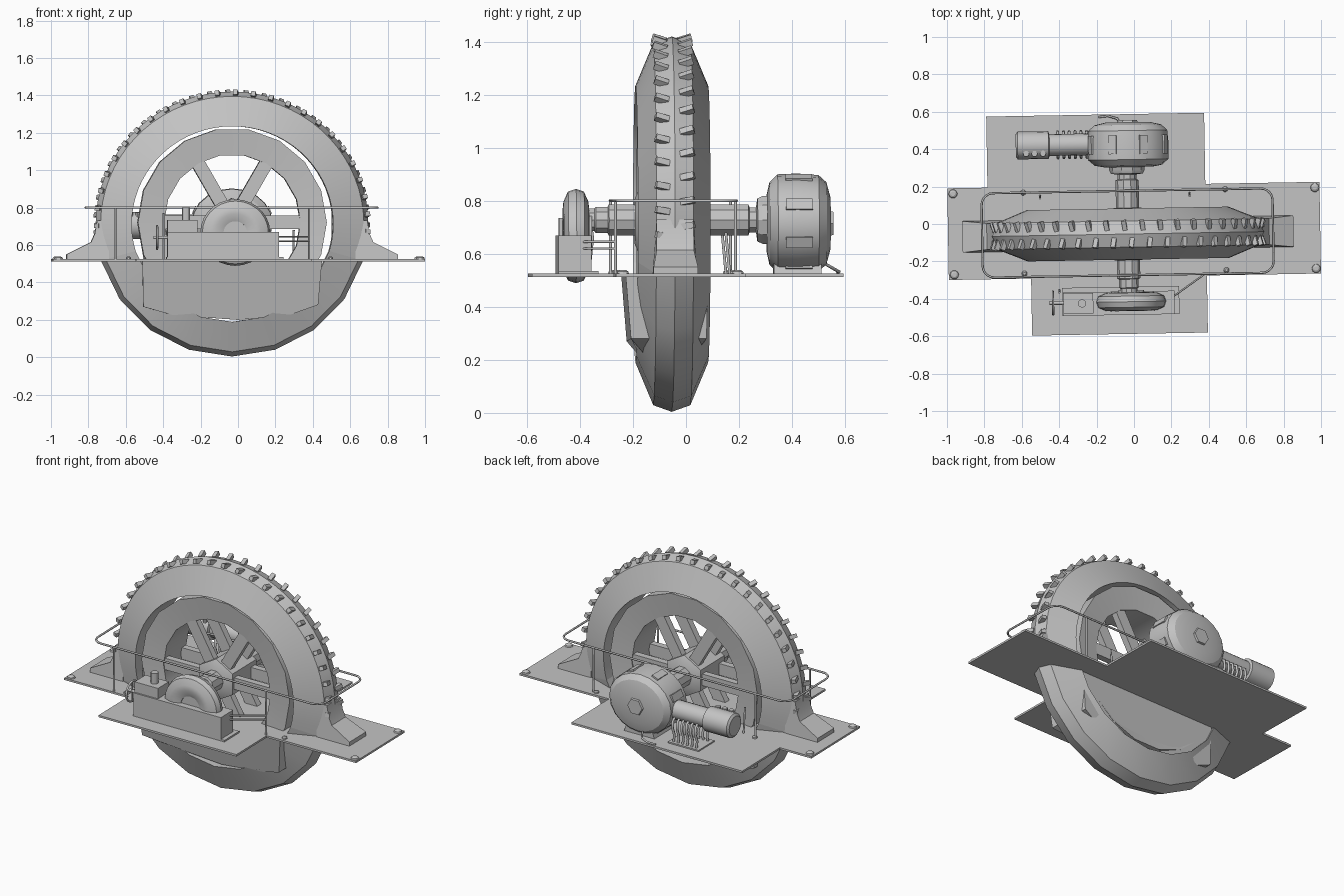
import bpy, bmesh, math
from mathutils import Vector, Matrix

if "Cube" in bpy.data.objects:
    bpy.data.objects.remove(bpy.data.objects["Cube"])

grey = bpy.data.materials.new("plain_grey")
grey.diffuse_color = (0.55, 0.55, 0.55, 1)
grey.use_nodes = True
grey.node_tree.nodes["Principled BSDF"].inputs["Base Color"].default_value = grey.diffuse_color
WX, WY, WZ = -0.033, -0.053, 0.712      # wheel centre
DECK = 0.525                            # deck top


def finish(name, bm):
    bmesh.ops.recalc_face_normals(bm, faces=bm.faces)
    me = bpy.data.meshes.new(name)
    bm.to_mesh(me)
    bm.free()
    me.materials.append(grey)
    ob = bpy.data.objects.new(name, me)
    bpy.context.collection.objects.link(ob)
    return ob


def add_box(bm, x0, x1, y0, y1, z0, z1, mat=Matrix()):
    m = Matrix.Translation(((x0 + x1) / 2, (y0 + y1) / 2, (z0 + z1) / 2))
    s = Matrix.Diagonal((x1 - x0, y1 - y0, z1 - z0, 1))
    bmesh.ops.create_cube(bm, size=1, matrix=mat @ m @ s)


def box(name, *dims):
    bm = bmesh.new()
    add_box(bm, *dims)
    return finish(name, bm)


def prism(name, pts, y_front, y_back):
    """Extrude an (x, z) outline along y; y_front / y_back are functions of (x, z)."""
    bm = bmesh.new()
    a = [bm.verts.new((x, y_front(x, z), z)) for x, z in pts]
    b = [bm.verts.new((x, y_back(x, z), z)) for x, z in pts]
    n = len(pts)
    bm.faces.new(a)
    bm.faces.new(b[::-1])
    for i in range(n):
        bm.faces.new((a[i], b[i], b[(i + 1) % n], a[(i + 1) % n]))
    return finish(name, bm)


def ring(name, profile, centre, start, end, segs, sx=1.0):
    """Sweep a closed (y, r) loop about the y axis between two angles in degrees."""
    bm = bmesh.new()
    full = abs(end - start) >= 360
    rows = []
    for i in range(segs if full else segs + 1):
        a = math.radians(start + (end - start) * i / segs)
        rows.append([bm.verts.new((centre[0] + sx * r * math.cos(a), centre[1] + y,
                                   centre[2] + r * math.sin(a))) for y, r in profile])
    n = len(profile)
    for i in range(segs):
        p, q = rows[i], rows[(i + 1) % len(rows)]
        for j in range(n):
            k = (j + 1) % n
            bm.faces.new((p[j], q[j], q[k], p[k]))
    return finish(name, bm)


def lathe(name, profile, centre, segs, axis='Y', sx=1.0, turn=0.0):
    """Solid of revolution with flat caps; profile is (position along axis, radius)."""
    bm = bmesh.new()
    rows = []
    for t, r in profile:
        row = []
        for i in range(segs):
            a = turn + 2 * math.pi * i / segs
            u, v = r * math.cos(a), r * math.sin(a)
            p = {'X': (t, u, v), 'Y': (u * sx, t, v), 'Z': (u, v, t)}[axis]
            row.append(bm.verts.new(Vector(p) + Vector(centre)))
        rows.append(row)
    for p, q in zip(rows, rows[1:]):
        for i in range(segs):
            k = (i + 1) % segs
            bm.faces.new((p[i], p[k], q[k], q[i]))
    bm.faces.new(rows[0])
    bm.faces.new(rows[-1])
    return finish(name, bm)


def tube(name, pts, r, closed=False):
    cu = bpy.data.curves.new(name, 'CURVE')
    cu.dimensions = '3D'
    cu.bevel_depth, cu.bevel_resolution, cu.use_fill_caps = r, 1, True
    sp = cu.splines.new('POLY')
    sp.points.add(len(pts) - 1)
    for p, co in zip(sp.points, pts):
        p.co = (*co, 1)
    sp.use_cyclic_u = closed
    cu.materials.append(grey)
    ob = bpy.data.objects.new(name, cu)
    bpy.context.collection.objects.link(ob)


# Cross-shaped deck with bolt heads
outline = [(-0.995, -0.282), (-0.555, -0.282), (-0.555, -0.587), (0.385, -0.587),
           (0.385, -0.282), (0.995, -0.282), (0.995, 0.208), (0.385, 0.208),
           (0.385, 0.588), (-0.78, 0.588), (-0.78, 0.208), (-0.995, 0.208)]
bm = bmesh.new()
face = bm.faces.new([bm.verts.new((x, y, 0.513)) for x, y in outline])
ext = bmesh.ops.extrude_face_region(bm, geom=[face])
bmesh.ops.translate(bm, vec=(0, 0, DECK - 0.513),
                    verts=[v for v in ext['geom'] if isinstance(v, bmesh.types.BMVert)])
finish("deck", bm)
for x in (-0.965, -0.59, 0.49, 0.97):
    for y in (-0.255, 0.178):
        r = 0.024 if abs(x) > 0.9 else 0.015
        lathe("deck_bolt", [(0, r), (0.008, r * 0.9), (0.014, r * 0.5)], (x, y, DECK), 10, 'Z')

# Tyre: finely divided arch above the deck, coarse trough below it
tyre = [(-0.137, 0.523), (-0.07, 0.683), (0, 0.708), (0.07, 0.683), (0.137, 0.523)]
ring("upper_tyre", tyre, (WX, WY, WZ), -16, 196, 40, 1.03)
ring("lower_tyre", tyre, (WX, WY, WZ), 196, 344, 8, 1.03)

# Tread blocks in two slanted rows
bm = bmesh.new()
for i in range(25):
    for s in (-1, 1):
        a = math.radians(-2 + 184 * i / 24 + 1.5 * s)
        m = (Matrix.Translation((WX + 1.03 * 0.698 * math.cos(a), WY + s * 0.048,
                                 WZ + 0.698 * math.sin(a)))
             @ Matrix.Rotation(math.pi / 2 - a, 4, 'Y') @ Matrix.Rotation(s * 0.3, 4, 'X')
             @ Matrix.Rotation(s * 0.15, 4, 'Z'))
        add_box(bm, -0.012, 0.012, -0.026, 0.026, -0.012, 0.014, m)
finish("tread_blocks", bm)

# Rim, hub and two sets of spokes
ring("rim", [(-0.125, 0.505), (-0.11, 0.365), (0.11, 0.365), (0.125, 0.505)],
     (WX, WY, WZ + 0.008), 0, 360, 18)
lathe("hub", [(-0.14, 0.085), (-0.12, 0.13), (0.12, 0.13), (0.14, 0.085)],
      (WX, WY, WZ + 0.01), 6, turn=math.pi / 6)
bm = bmesh.new()
for i in range(6):
    for s in (-1, 1):
        m = (Matrix.Translation((WX, WY + s * 0.085, WZ + 0.01))
             @ Matrix.Rotation(math.radians(60 * i), 4, 'Y'))
        add_box(bm, 0.09, 0.385, -0.02, 0.02, -0.036, 0.036, m)
finish("spokes", bm)

# Axle running from the front drum to the rear motor
lathe("axle", [(-0.42, 0.045), (-0.345, 0.045), (-0.34, 0.052), (-0.295, 0.052), (-0.29, 0.062),
               (0.235, 0.062), (0.24, 0.05), (0.265, 0.05), (0.27, 0.085), (0.29, 0.095),
               (0.33, 0.095)], (WX, 0, 0.728), 10)

# Tank hanging under the deck around the wheel
tank = [(-0.515, 0.515), (-0.51, 0.27), (-0.35, 0.225), (0.0, 0.2),
        (0.27, 0.225), (0.425, 0.28), (0.445, 0.515)]
prism("tank", tank,
      lambda x, z: -0.235 if z > 0.5 else (-0.215 if z > 0.25 else -0.165),
      lambda x, z: 0.075 if z > 0.5 else (0.07 if z > 0.25 else 0.03))

# Flared feet joining the tyre to the deck
for name, s, cx in (("left_foot", -1, WX), ("right_foot", 1, WX)):
    pts = [(0.885, 0.52), (0.885, 0.55), (0.755, 0.615), (0.735, 0.66), (0.722, 0.73),
           (0.66, 0.73), (0.66, 0.52)]
    half = lambda x, z: 0.084 if z < 0.6 else 0.07
    prism(name, [(cx + s * x, z) for x, z in pts],
          lambda x, z: WY - half(x, z), lambda x, z: WY + half(x, z))

# Guard rail with rounded corners, posts and short braces
pts = []
for cx, cy, a0 in ((0.68, 0.115, 0), (-0.75, 0.115, 90), (-0.75, -0.21, 180), (0.68, -0.21, 270)):
    for k in range(6):
        a = math.radians(a0 + 18 * k)
        pts.append((cx + 0.063 * math.cos(a), cy + 0.063 * math.sin(a), 0.8))
tube("guard_rail", pts, 0.006, True)
for x, y in ((-0.66, -0.273), (0.375, -0.273), (-0.595, 0.178), (0.51, 0.178)):
    tube("rail_post", [(x, y, 0.52), (x, y, 0.8)], 0.006)
for z in (0.62, 0.645):
    tube("rail_brace", [(0.19, -0.40, z), (0.375, -0.273, z)], 0.005)
for x in (-0.5, 0.3):
    tube("rear_lever", [(x, 0.16, 0.52), (x, 0.145, 0.68)], 0.006)

# Front engine block with half-sunk drum, filler and hand valve
box("engine_base", -0.39, 0.235, -0.485, -0.335, 0.52, 0.535)
box("engine_block", -0.385, 0.21, -0.485, -0.36, 0.53, 0.67)
box("engine_head", -0.385, -0.225, -0.475, -0.365, 0.66, 0.735)
ring("drum", [(-0.05, 0.1), (-0.047, 0.13), (-0.03, 0.168), (0, 0.178), (0.03, 0.168),
              (0.047, 0.13), (0.05, 0.1), (0.035, 0.06), (-0.035, 0.06)],
     (-0.022, -0.415, 0.667), 0, 360, 28, 1.05)
lathe("drum_boss", [(-0.03, 0.07), (0.06, 0.07)], (-0.022, -0.415, 0.68), 12)
lathe("filler_cap", [(0.72, 0.022), (0.8, 0.022)], (-0.285, -0.42, 0), 12, 'Z')
wheel = [(-0.44, -0.415 + 0.062 * math.cos(k * math.pi / 8),
          0.64 + 0.062 * math.sin(k * math.pi / 8)) for k in range(16)]
tube("valve_wheel", wheel, 0.006, True)
for k in range(0, 8, 4):
    tube("valve_spoke", [wheel[k], wheel[k + 8]], 0.005)
tube("valve_stem", [(-0.46, -0.415, 0.64), (-0.38, -0.415, 0.64)], 0.01)
tube("valve_lever", [(-0.405, -0.36, 0.52), (-0.405, -0.345, 0.66), (-0.405, -0.36, 0.77)], 0.006)

# Rear motor casing, raised panels and hexagonal cap
MC = (-0.025, 0, 0.715)
lathe("motor_casing", [(0.305, 0.11), (0.315, 0.155), (0.345, 0.185), (0.42, 0.188),
                       (0.5, 0.182), (0.53, 0.155), (0.545, 0.1)], MC, 20, sx=1.16)
lathe("motor_cap", [(0.54, 0.055), (0.556, 0.05)], MC, 6)
bm = bmesh.new()
for i in range(8):
    a = math.radians(22.5 + 45 * i)
    m = (Matrix.Translation((MC[0] + 1.16 * 0.183 * math.cos(a), 0.425, MC[2] + 0.183 * math.sin(a)))
         @ Matrix.Rotation(math.pi / 2 - a, 4, 'Y'))
    add_box(bm, -0.022, 0.022, -0.05, 0.05, -0.01, 0.009, m)
finish("motor_panels", bm)
prism("motor_mount", [(-0.13, 0.52), (0.08, 0.52), (0.06, 0.58), (-0.11, 0.58)],
      lambda x, z: 0.33, lambda x, z: 0.51)

# Rear cylinder with stubs and exhaust pipes curling to the deck
lathe("rear_cylinder", [(-0.625, 0.06), (-0.615, 0.074), (-0.45, 0.074), (-0.445, 0.058),
                        (-0.2, 0.058)], (0, 0.43, 0.705), 18, 'X')
for x in (-0.57, -0.525, -0.48):
    lathe("cylinder_stub", [(0.7, 0.016), (0.775, 0.016)], (x, 0.385, 0), 10, 'Z')
for i in range(6):
    x = -0.4 + 0.031 * i
    for s in (-1, 1):
        tube("exhaust_pipe", [(x, 0.43 + s * 0.04, 0.68), (x, 0.43 + s * 0.065, 0.665),
                              (x, 0.43 + s * 0.07, 0.62), (x, 0.43 + s * 0.05, 0.57),
                              (x, 0.43 + s * 0.06, 0.52)], 0.008)
box("exhaust_plate", -0.43, -0.22, 0.35, 0.51, 0.52, 0.533)
tube("drain_hose", [(-0.06, 0.53, 0.56), (-0.08, 0.565, 0.54), (-0.13, 0.58, 0.532),
                    (-0.18, 0.575, 0.53)], 0.006)

# Turn the whole machine slightly and smooth the rounded parts
for ob in list(bpy.context.collection.objects):
    ob.rotation_euler.z = math.radians(1)
    if ob.type == 'MESH':
        ob.select_set(True)
        bpy.context.view_layer.objects.active = ob
bpy.ops.object.shade_smooth_by_angle(angle=math.radians(30))
